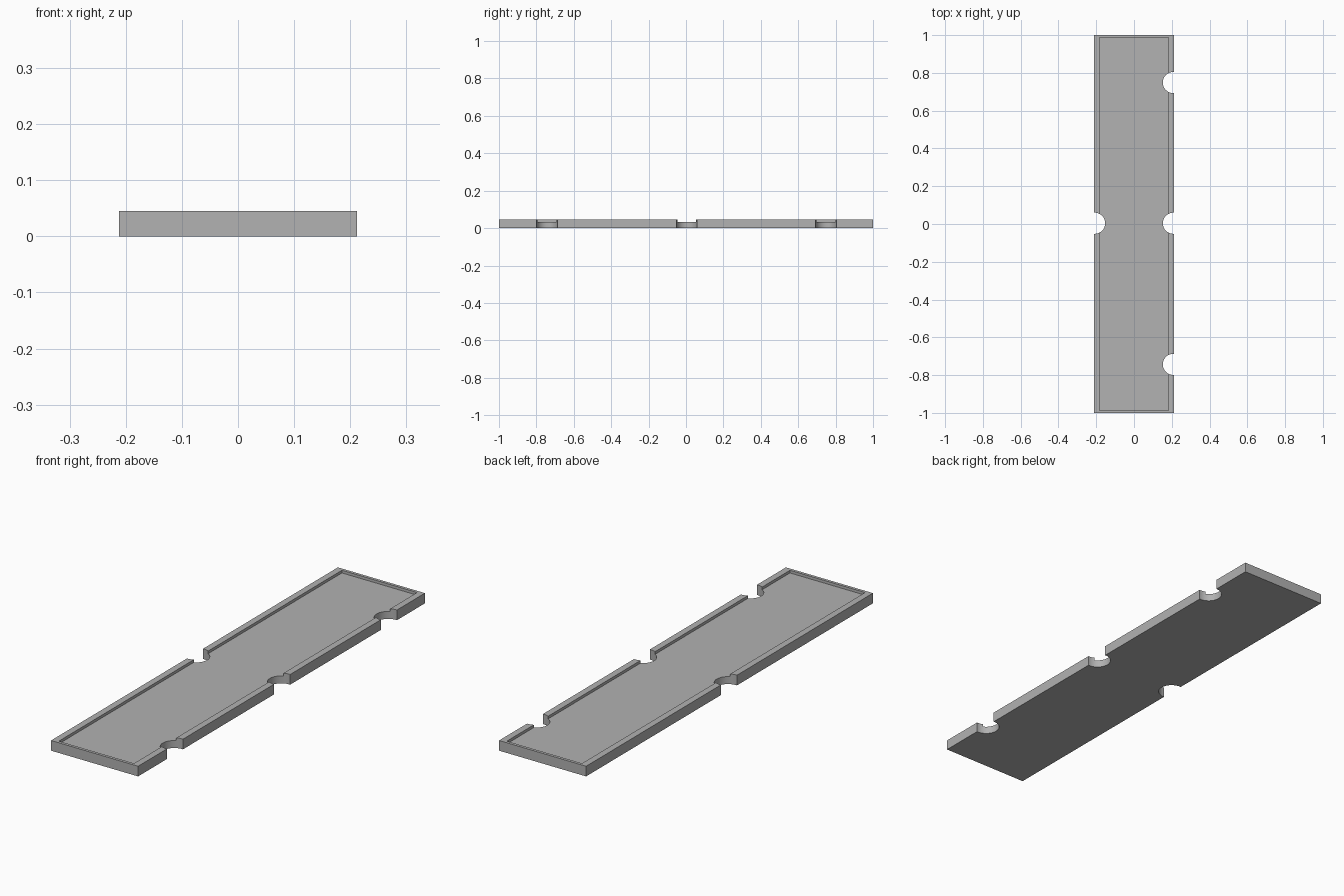
import bpy
import bmesh
from mathutils import Matrix

WIDTH, LENGTH, HEIGHT = 0.425, 2.0, 0.045
RIM_X, RIM_Y, FLOOR_Z = 0.029, 0.013, 0.033
NOTCH_RADIUS, NOTCH_X = 0.056, 0.2085
NOTCHES = [(1, -0.743), (1, 0.004), (1, 0.749), (-1, 0.004)]  # side, y

cube = bpy.data.objects.get("Cube")
if cube:
    bpy.data.objects.remove(cube, do_unlink=True)

grey = bpy.data.materials.new("light_grey")
grey.use_nodes = True
colour = (0.445, 0.445, 0.445, 1)
grey.diffuse_color = colour
grey.node_tree.nodes["Principled BSDF"].inputs["Base Color"].default_value = colour


def make_object(name, bm):
    mesh = bpy.data.meshes.new(name)
    bm.to_mesh(mesh)
    bm.free()
    mesh.materials.append(grey)
    obj = bpy.data.objects.new(name, mesh)
    bpy.context.collection.objects.link(obj)
    return obj


# Tray: a block whose top is inset to a rim and sunk to the floor
bm = bmesh.new()
bmesh.ops.create_cube(bm, size=1)
for v in bm.verts:
    v.co = (v.co.x * WIDTH, v.co.y * LENGTH, (v.co.z + 0.5) * HEIGHT)
top = max(bm.faces, key=lambda f: f.calc_center_median().z)
bmesh.ops.inset_individual(bm, faces=[top], thickness=0.01)
for v in top.verts:
    v.co.x = (1 if v.co.x > 0 else -1) * (WIDTH / 2 - RIM_X)
    v.co.y = (1 if v.co.y > 0 else -1) * (LENGTH / 2 - RIM_Y)
wall = bmesh.ops.extrude_face_region(bm, geom=[top])["geom"]
for v in (g for g in wall if isinstance(g, bmesh.types.BMVert)):
    v.co.z = FLOOR_Z
if top.is_valid:
    bmesh.ops.delete(bm, geom=[top], context="FACES_ONLY")
bmesh.ops.recalc_face_normals(bm, faces=bm.faces)
tray = make_object("tray", bm)

# Finger notches: round cutters through both long edges
bm = bmesh.new()
for side, y in NOTCHES:
    bmesh.ops.create_cone(bm, cap_ends=True, segments=48,
                          radius1=NOTCH_RADIUS, radius2=NOTCH_RADIUS, depth=0.2,
                          matrix=Matrix.Translation((side * NOTCH_X, y, HEIGHT / 2)))
cutter = make_object("notch_cutter", bm)
cutter.hide_render = True

cut = tray.modifiers.new("notches", "BOOLEAN")
cut.operation = "DIFFERENCE"
cut.solver = "EXACT"
cut.object = cutter

# Apply the cut, drop the helper and smooth only the notch walls
bpy.context.view_layer.objects.active = tray
tray.select_set(True)
bpy.ops.object.modifier_apply(modifier=cut.name)
bpy.data.objects.remove(cutter, do_unlink=True)
bpy.ops.object.shade_smooth_by_angle(angle=0.5)
